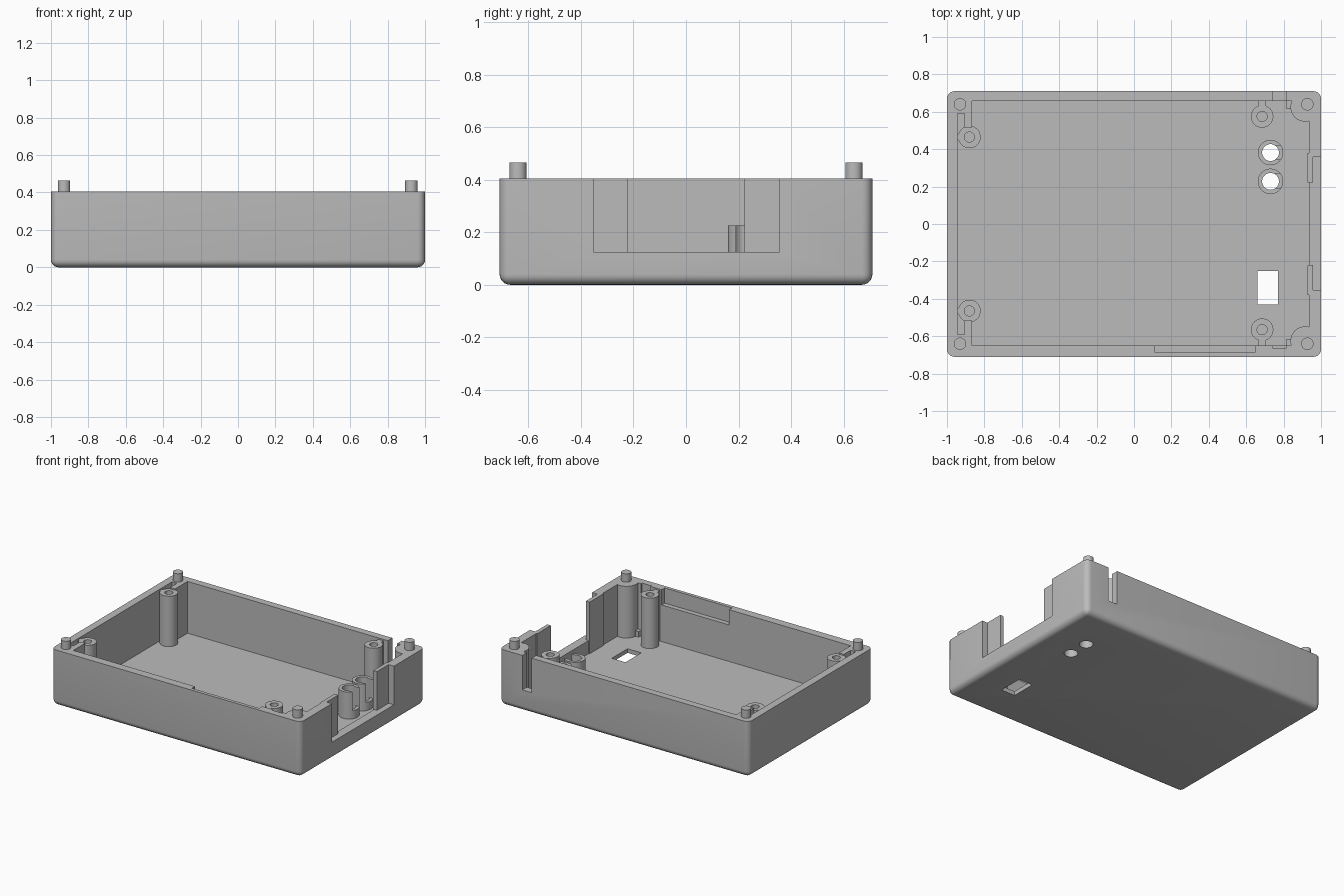
import bpy, bmesh
from mathutils import Vector

old = bpy.data.objects.get("Cube")
if old:
    bpy.data.objects.remove(old, do_unlink=True)

grey = bpy.data.materials.new("grey plastic")
grey.use_nodes = True
color = (0.5, 0.5, 0.5, 1)
grey.diffuse_color = color
grey.node_tree.nodes["Principled BSDF"].inputs["Base Color"].default_value = color

RIM, FLOOR = 0.405, 0.03
ABOVE = 0.5      # cutter top, clear of the rim


def finish(name, bm):
    bmesh.ops.recalc_face_normals(bm, faces=bm.faces)
    mesh = bpy.data.meshes.new(name)
    bm.to_mesh(mesh)
    bm.free()
    mesh.materials.append(grey)
    obj = bpy.data.objects.new(name, mesh)
    bpy.context.scene.collection.objects.link(obj)
    return obj


def box(name, x, y, z, radius=0):
    bm = bmesh.new()
    bmesh.ops.create_cube(bm, size=1)
    for v in bm.verts:
        v.co = Vector([r[0] if c < 0 else r[1] for c, r in zip(v.co, (x, y, z))])
    if radius:
        # round every edge except those around the open rim
        edges = [e for e in bm.edges if min(v.co.z for v in e.verts) < z[1] - 0.001]
        bmesh.ops.bevel(bm, geom=edges, offset=radius, segments=6,
                        profile=0.5, affect='EDGES')
    return finish(name, bm)


def cylinder(name, x, y, radius, z0, z1):
    bm = bmesh.new()
    bmesh.ops.create_cone(bm, cap_ends=True, segments=40, radius1=radius,
                          radius2=radius, depth=z1 - z0)
    bmesh.ops.translate(bm, verts=bm.verts, vec=(x, y, (z0 + z1) / 2))
    return finish(name, bm)


def cut(obj, cutter):
    mod = obj.modifiers.new("cut", 'BOOLEAN')
    mod.operation = 'DIFFERENCE'
    mod.solver = 'EXACT'
    mod.object = cutter
    bpy.context.view_layer.objects.active = obj
    bpy.ops.object.modifier_apply(modifier=mod.name)
    bpy.data.objects.remove(cutter, do_unlink=True)


parts = []

# Hollow tray with rounded lower edges
tray = box("tray", (-1, 1), (-0.71, 0.71), (0, RIM), 0.04)
cut(tray, box("cavity", (-0.945, 0.935), (-0.65, 0.658), (FLOOR, ABOVE)))

# Stepped opening in the right end
cut(tray, box("end_recess", (0.957, 1.1), (-0.353, 0.357), (0.125, ABOVE)))
cut(tray, box("end_opening", (0.9, 1.1), (-0.22, 0.222), (0.125, ABOVE)))

# Cable notch in the back, pockets in the front wall
cut(tray, box("back_notch", (0.74, 0.815), (0.6, 0.8), (0.155, ABOVE)))
cut(tray, box("front_pocket", (0.11, 0.65), (-0.685, -0.6), (0.295, ABOVE)))
cut(tray, box("front_groove", (0.74, 0.815), (-0.662, -0.6), (0.155, ABOVE)))

# Floor window
cut(tray, box("switch_window", (0.66, 0.77), (-0.43, -0.25), (-0.1, 0.1)))
parts.append(tray)

# Slotted light holders over round floor holes
for label, y in (("back", 0.382), ("front", 0.228)):
    cut(tray, cylinder("light_hole", 0.73, y, 0.045, -0.1, 0.1))
    holder = cylinder(label + "_light_holder", 0.73, y, 0.068, FLOOR - 0.01, 0.225)
    cut(holder, cylinder("bore", 0.73, y, 0.045, -0.1, 0.3))
    cut(holder, box("slot", (0.735, 0.85), (y - 0.038, y + 0.038), (0.09, 0.3)))
    parts.append(holder)

for label, s in (("front", -1), ("back", 1)):
    wall = 0.67 * s

    # Screw standoffs and the ribs that tie them to the walls
    for side, x, y in (("right", -0.88, 0.465 * s), ("left", 0.685, 0.57 * s + 0.005)):
        post = cylinder(f"{label}_{side}_standoff", x, y, 0.06, FLOOR - 0.01, 0.395)
        cut(post, cylinder("screw_hole", x, y, 0.027, 0.15, ABOVE))
        parts.append(post)
    parts.append(box(label + "_left_rib", (0.665, 0.705),
                     sorted((0.622 * s, wall)), (FLOOR - 0.01, 0.395)))
    parts.append(box(label + "_right_rib", (-0.905, -0.865),
                     sorted((0.515 * s, wall)), (FLOOR - 0.01, RIM)))
    parts.append(box(label + "_right_tab", (-0.955, -0.93),
                     sorted((0.45 * s, 0.48 * s)), (FLOOR - 0.01, 0.395)))

    # Corner columns with locating pins
    parts.append(box(label + "_right_corner", (-0.96, -0.87),
                     sorted((0.592 * s, wall)), (FLOOR - 0.01, RIM)))
    parts.append(cylinder(label + "_left_corner", 0.915, 0.625 * s, 0.078,
                          FLOOR - 0.01, RIM))
    for side, x in (("right", -0.93), ("left", 0.927)):
        parts.append(cylinder(f"{label}_{side}_pin", x, 0.64 * s, 0.033,
                              RIM - 0.02, 0.465))

    # Low floor stop and thickened end wall beside the opening
    parts.append(box(label + "_stop", (0.812, 0.857),
                     sorted((0.618 * s, 0.66 * s)), (FLOOR - 0.01, 0.07)))
    parts.append(box(label + "_end_pad", (0.928, 0.945),
                     sorted((0.222 * s, 0.38 * s)), (FLOOR - 0.01, RIM)))

# Smooth curved faces while keeping hard edges crisp
bpy.ops.object.select_all(action='DESELECT')
for obj in parts:
    obj.select_set(True)
bpy.context.view_layer.objects.active = tray
bpy.ops.object.shade_smooth_by_angle(angle=0.6)
